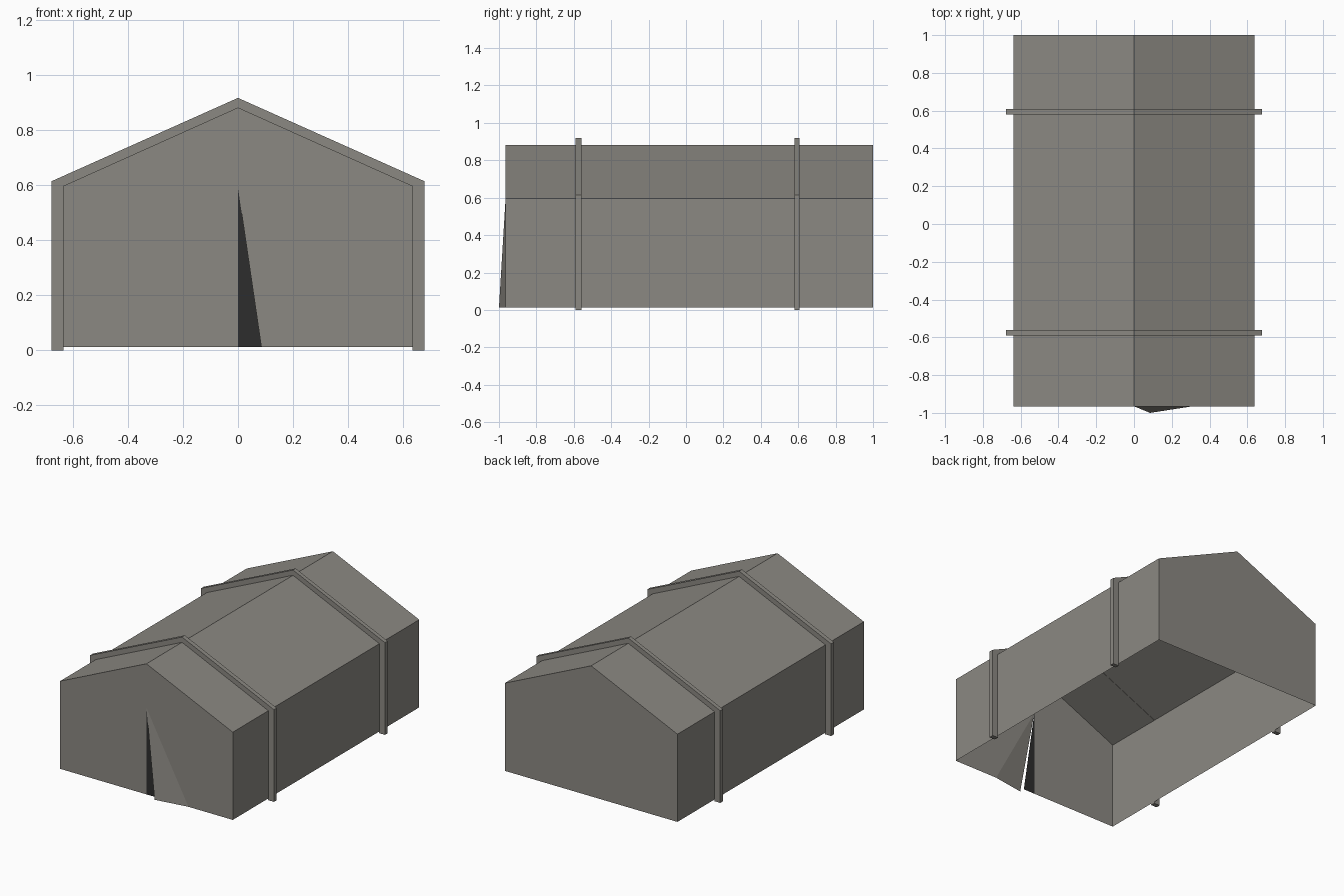
import bpy

if "Cube" in bpy.data.objects:
    bpy.data.objects.remove(bpy.data.objects["Cube"])


def material(name, rgb):
    m = bpy.data.materials.new(name)
    m.diffuse_color = (*rgb, 1)
    m.use_nodes = True
    m.node_tree.nodes["Principled BSDF"].inputs["Base Color"].default_value = m.diffuse_color
    return m


canvas = material("grey canvas", (0.26, 0.25, 0.225))
dark = material("dark opening", (0.026, 0.026, 0.026))


def make(name, verts, faces, mat):
    me = bpy.data.meshes.new(name)
    me.from_pydata(verts, [], faces)
    me.materials.append(mat)
    ob = bpy.data.objects.new(name, me)
    bpy.context.collection.objects.link(ob)
    return ob


W, Z0, EAVE, RIDGE = 0.637, 0.012, 0.597, 0.883
FRONT, BACK = -0.965, 1.0


def house(w, z0, eave, ridge):
    """Open house-shaped profile, from left foot over the ridge to right foot."""
    return [(-w, z0), (-w, eave), (0, ridge), (w, eave), (w, z0)]


# Canvas walls and roof with closed back gable
prof = house(W, Z0, EAVE, RIDGE)
verts = [(x, y, z) for y in (FRONT, BACK) for x, z in prof]
faces = [(i, i + 1, i + 6, i + 5) for i in range(4)]
faces = [tuple(reversed(f)) for f in faces]
faces.append((9, 8, 7, 6, 5)[::-1])
make("tent_canvas", verts, faces, canvas)

# Front gable: flat left half, right half with the door flap pulled outwards
apex, foot = (0, FRONT, 0.59), (0, FRONT, Z0)
flap_tip, crease = (0.085, -1.0, Z0), (0.31, FRONT, Z0)
verts = [verts[0], verts[1], verts[2], verts[3], verts[4],
         apex, foot, flap_tip, crease]
make("front_gable", verts,
     [(0, 6, 5, 2, 1), (5, 8, 4, 3, 2), (5, 7, 8)], canvas)

# Dark triangle seen through the door slit
make("door_opening", [(0, FRONT, Z0), (0.085, FRONT, Z0), apex],
     [(0, 1, 2)], dark)

# Two frame hoops around the tent
outer = house(0.678, 0, 0.615, 0.918)
inner = house(0.635, 0, 0.595, 0.881)
for name, y0, y1 in (("front_hoop", -0.59, -0.56), ("back_hoop", 0.58, 0.608)):
    v = [(x, y, z) for p in (outer, inner) for y in (y0, y1) for x, z in p]
    f = []
    for i in range(4):
        j = i + 1
        f += [(i, i + 5, j + 5, j),                # outside
              (i + 10, j + 10, j + 15, i + 15),    # inside
              (i, j, j + 10, i + 10),              # front
              (i + 5, i + 15, j + 15, j + 5)]      # back
    f += [(0, 10, 15, 5), (4, 9, 19, 14)]          # feet
    make(name, v, f, canvas)
